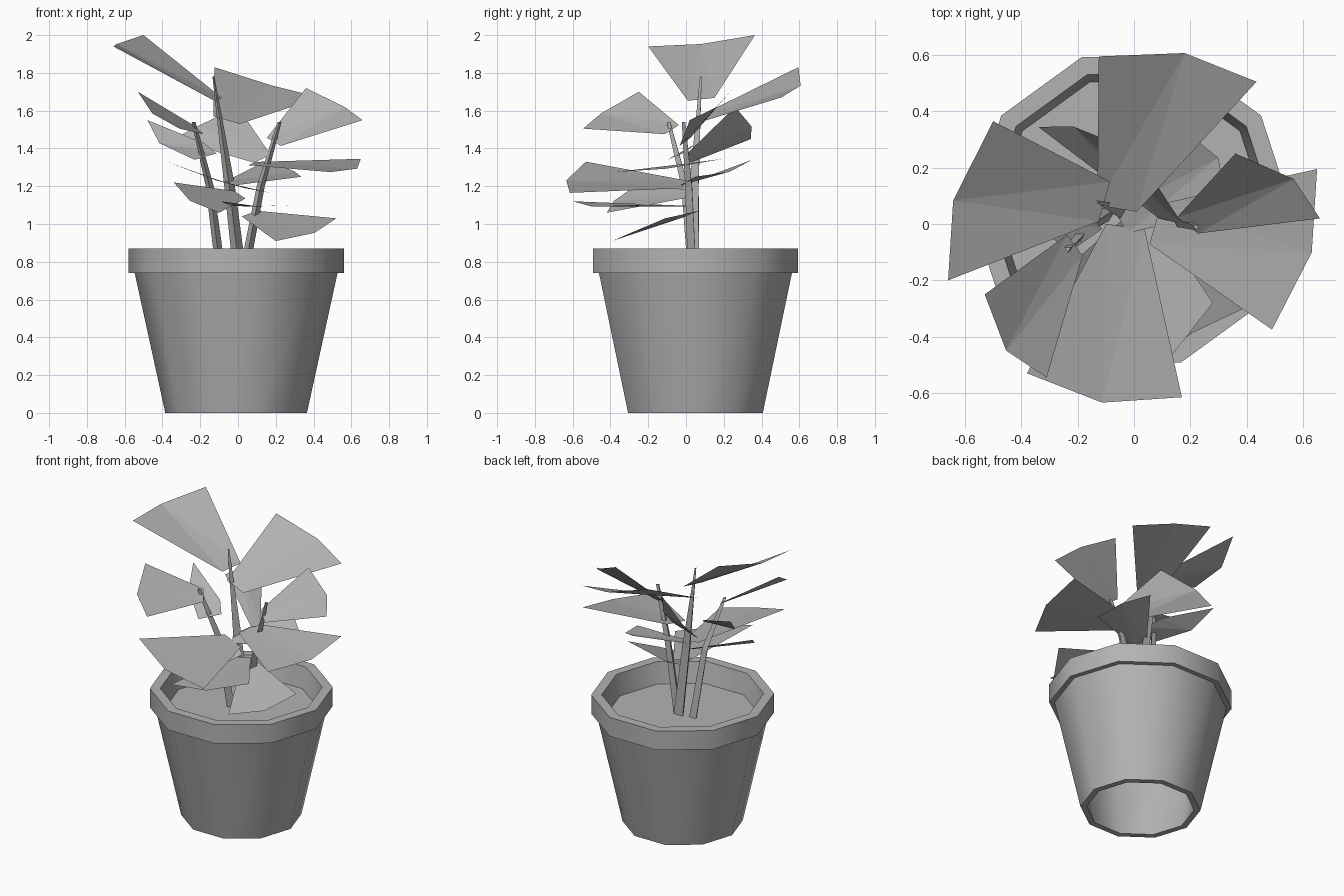
import bpy, bmesh, math
from mathutils import Vector

if "Cube" in bpy.data.objects:
    bpy.data.objects.remove(bpy.data.objects["Cube"])

grey = bpy.data.materials.new("plain grey")
grey.diffuse_color = (0.45, 0.45, 0.45, 1)
grey.use_nodes = True
grey.node_tree.nodes["Principled BSDF"].inputs["Base Color"].default_value = grey.diffuse_color


def make(name, verts, faces, fix=False):
    me = bpy.data.meshes.new(name)
    me.from_pydata(verts, [], faces)
    if fix:
        bm = bmesh.new()
        bm.from_mesh(me)
        bmesh.ops.recalc_face_normals(bm, faces=bm.faces)
        bm.to_mesh(me)
        bm.free()
    me.materials.append(grey)
    ob = bpy.data.objects.new(name, me)
    bpy.context.collection.objects.link(ob)
    return ob


def ring(c, r, z, sides, turn=0):
    return [(c[0] + r * math.cos(i * math.tau / sides + turn),
             c[1] + r * math.sin(i * math.tau / sides + turn), z) for i in range(sides)]


def bands(rows, sides, closed):
    faces = []
    for k in range(rows if closed else rows - 1):
        a, b = k * sides, (k + 1) % rows * sides
        for i in range(sides):
            j = (i + 1) % sides
            faces.append((a + i, a + j, b + j, b + i))
    return faces


# Pot: closed ten-sided shell, open at the bottom
CENTRE = (-0.01, 0.05)
profile = [(0.375, 0), (0.537, 0.74), (0.57, 0.74), (0.57, 0.87), (0.505, 0.87), (0.335, 0)]
verts = [v for r, z in profile for v in ring(CENTRE, r, z, 10)]
pot = make("pot", verts, bands(len(profile), 10, True), True)
bpy.context.view_layer.objects.active = pot
pot.select_set(True)
bpy.ops.object.shade_smooth_by_angle(angle=math.radians(40))

# Soil disc
make("soil", ring(CENTRE, 0.477, 0.73, 10), [tuple(range(10))])


# Stems: tapering three-sided tubes
def stem(name, foot, middle, tip, width, end):
    vs = []
    for p, r in ((foot, width), (middle, width * 0.82), (tip, end)):
        vs += ring(p, r, p[2], 3, 0.5)
    make(name, vs, bands(3, 3, False) + [(2, 1, 0), (6, 7, 8)], True)


stem("stem_left", (-.09, .04, .73), (-.15, 0, 1.2), (-.235, -.09, 1.54), .03, .012)
stem("stem_middle", (.01, .05, .73), (-.045, .05, 1.2), (-.13, .08, 1.78), .04, .006)
stem("stem_right", (.03, .04, .73), (.12, .02, 1.2), (.22, -.01, 1.54), .03, .012)


# Leaves: narrow base parallel to a wide end, whose middle bulges outward
def leaf(name, base, corner_a, corner_b):
    base, a, b = Vector(base), Vector(corner_a), Vector(corner_b)
    half = (b - a) * 0.125
    mid = (a + b) / 2
    out = mid - base
    out.z = 0
    mid = mid + out.normalized() * 0.062 + Vector((0, 0, -0.017))
    pts = [base - half, base + half, a, mid, b]
    fs = [(0, 2, 3), (0, 3, 1), (1, 3, 4)]
    if (mid - pts[0]).cross(pts[1] - pts[0]).z < 0:
        fs = [f[::-1] for f in fs]
    make("leaf_" + name, pts, fs)


leaf("top_left", (-.105, .08, 1.66), (-.66, -.2, 1.94), (-.5, .365, 2))
leaf("top_back", (-.06, .055, 1.55), (-.125, .595, 1.83), (.435, .505, 1.67))
leaf("top_right", (.19, -.005, 1.435), (.36, .25, 1.72), (.66, .02, 1.55))
leaf("front_left", (-.21, -.075, 1.5), (-.53, -.25, 1.7), (-.31, -.545, 1.505))
leaf("left", (-.145, .02, 1.4), (-.48, .2, 1.55), (-.23, -.1, 1.34))
leaf("back_left", (.13, .01, 1.345), (-.34, .345, 1.45), (0, .26, 1.62))
leaf("front", (-.03, -.01, 1.21), (-.38, -.53, 1.33), (.17, -.615, 1.165))
leaf("right", (.075, 0, 1.32), (.65, .195, 1.345), (.49, -.375, 1.275))
leaf("back_right", (-.045, .005, 1.215), (.16, .35, 1.34), (.335, .05, 1.25))
leaf("low_left", (.01, .01, 1.155), (-.34, -.24, 1.22), (-.1, -.42, 1.06))
leaf("low_front", (.005, .025, 1.095), (-.09, -.6, 1.12), (.28, -.28, 1.1))
leaf("low_right", (.06, .035, 1.055), (.52, -.11, 1.03), (.2, -.39, .91))
